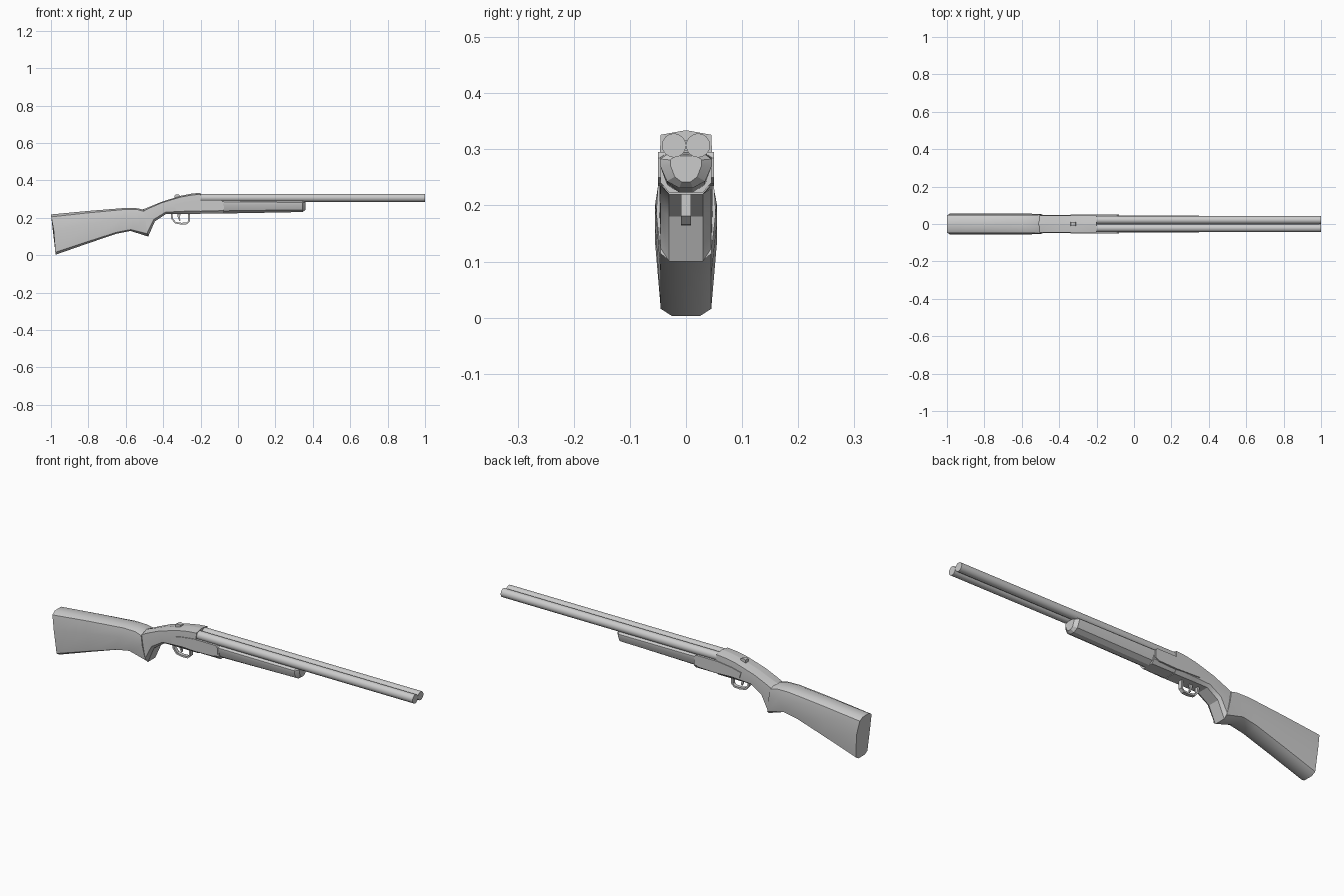
import bpy, bmesh, math
from mathutils import Vector

if "Cube" in bpy.data.objects:
    bpy.data.objects.remove(bpy.data.objects["Cube"])


def finish(name, bm, angle=25):
    bmesh.ops.recalc_face_normals(bm, faces=bm.faces)
    me = bpy.data.meshes.new(name)
    bm.to_mesh(me)
    bm.free()
    ob = bpy.data.objects.new(name, me)
    bpy.context.collection.objects.link(ob)
    bpy.ops.object.select_all(action='DESELECT')
    bpy.context.view_layer.objects.active = ob
    ob.select_set(True)
    bpy.ops.object.shade_smooth_by_angle(angle=math.radians(angle))
    return ob


def loft(name, rings, closed=False, angle=25):
    bm = bmesh.new()
    vs = [[bm.verts.new(p) for p in r] for r in rings]
    n = len(vs[0])
    pairs = list(zip(vs, vs[1:])) + ([(vs[-1], vs[0])] if closed else [])
    for a, b in pairs:
        for i in range(n):
            j = (i + 1) % n
            bm.faces.new((a[i], a[j], b[j], b[i]))
    if not closed:
        bm.faces.new(vs[0])
        bm.faces.new(vs[-1])
    return finish(name, bm, angle)


def prism(name, profile, w):
    """Side (x, z) profile extruded to half width w."""
    return loft(name, [[(x, y, z) for x, z in profile] for y in (-w, w)])


def section(top, bot, shape, dish=0):
    """Mirrored cross-section strung between a top and a bottom point."""
    half = []
    for y, t in shape:
        x = top[0] + (bot[0] - top[0]) * t + dish * (0.2 < t < 0.7)
        half.append((x, y, top[1] + (bot[1] - top[1]) * t))
    return half + [(x, -y, z) for x, y, z in reversed(half)]


# Butt stock with pistol grip
wood = [(.025, 0), (.047, .06), (.055, .4), (.045, .94), (.025, 1)]
grip = [(.025, 0), (.05, .06), (.053, .4), (.045, .9), (.028, 1)]
loft("stock", [
    section((-1, .218), (-.975, .003), wood, .005),
    section((-.8, .237), (-.8, .064), wood),
    section((-.6, .253), (-.65, .115), wood),
    section((-.535, .251), (-.575, .13), wood),
    section((-.505, .243), (-.48, .10), grip),
], angle=30)

# Wrist and receiver
body = [(.001, 0), (.045, .07), (.047, .45), (.045, .85), (.03, 1)]
loft("receiver", [
    section((-.515, .243), (-.48, .10), body),
    section((-.475, .258), (-.445, .18), body),
    section((-.41, .285), (-.385, .22), body),
    section((-.31, .317), (-.31, .22), body),
    section((-.25, .329), (-.25, .22), body),
    section((-.2, .334), (-.2, .22), body),
], angle=30)

# Receiver front below the barrels, and raised side plates
front_shape = [(.035, 0), (.045, .1), (.045, .75), (.03, 1)]
loft("receiver_front", [section((x, .293), (x, .223), front_shape) for x in (-.22, -.075)])
prism("side_plates", [(-.34, .273), (-.29, .285), (-.21, .295), (-.09, .295),
                      (-.08, .285), (-.08, .25), (-.1, .238), (-.2, .235), (-.33, .24)], .05)

# Fore-end
fore = [(.032, 0), (.046, .15), (.046, .35), (.034, .8), (.012, 1)]
tip = [(.02, 0), (.028, .15), (.028, .35), (.02, .8), (.008, 1)]
loft("fore_end", [
    section((-.08, .295), (-.08, .223), fore),
    section((.345, .292), (.345, .231), fore),
    section((.36, .288), (.36, .242), tip),
])

# Pair of barrels and the ribs joining them
for side, name in ((-1, "barrel_right"), (1, "barrel_left")):
    loft(name, [[(x, side * .0215 + .0215 * math.cos(a), .307 + .0215 * math.sin(a))
                 for a in (i * math.tau / 16 for i in range(16))] for x in (-.21, 1)], angle=30)
prism("barrel_rib", [(-.2, .298), (.99, .298), (.99, .316), (-.2, .316)], .006)

# Trigger guard: flat strap swept along a bent path
path = [(-.355, .226), (-.352, .195), (-.335, .174), (-.305, .169),
        (-.275, .17), (-.262, .182), (-.262, .226)]
rings = []
for i, p in enumerate(path):
    a, b = Vector(path[max(i - 1, 0)]), Vector(path[min(i + 1, len(path) - 1)])
    d = (b - a).normalized() * .0045
    nx, nz = -d.y, d.x
    rings.append([(p[0] + s * nx, y, p[1] + s * nz)
                  for s, y in ((1, .009), (1, -.009), (-1, -.009), (-1, .009))])
loft("trigger_guard", rings, angle=40)

# Trigger
prism("trigger", [(-.325, .225), (-.305, .225), (-.311, .205), (-.308, .187),
                  (-.314, .183), (-.322, .203)], .004)

# Safety catch on the tang
prism("safety_catch", [(-.34, .300), (-.338, .322), (-.325, .326), (-.312, .322), (-.31, .310)], .011)
